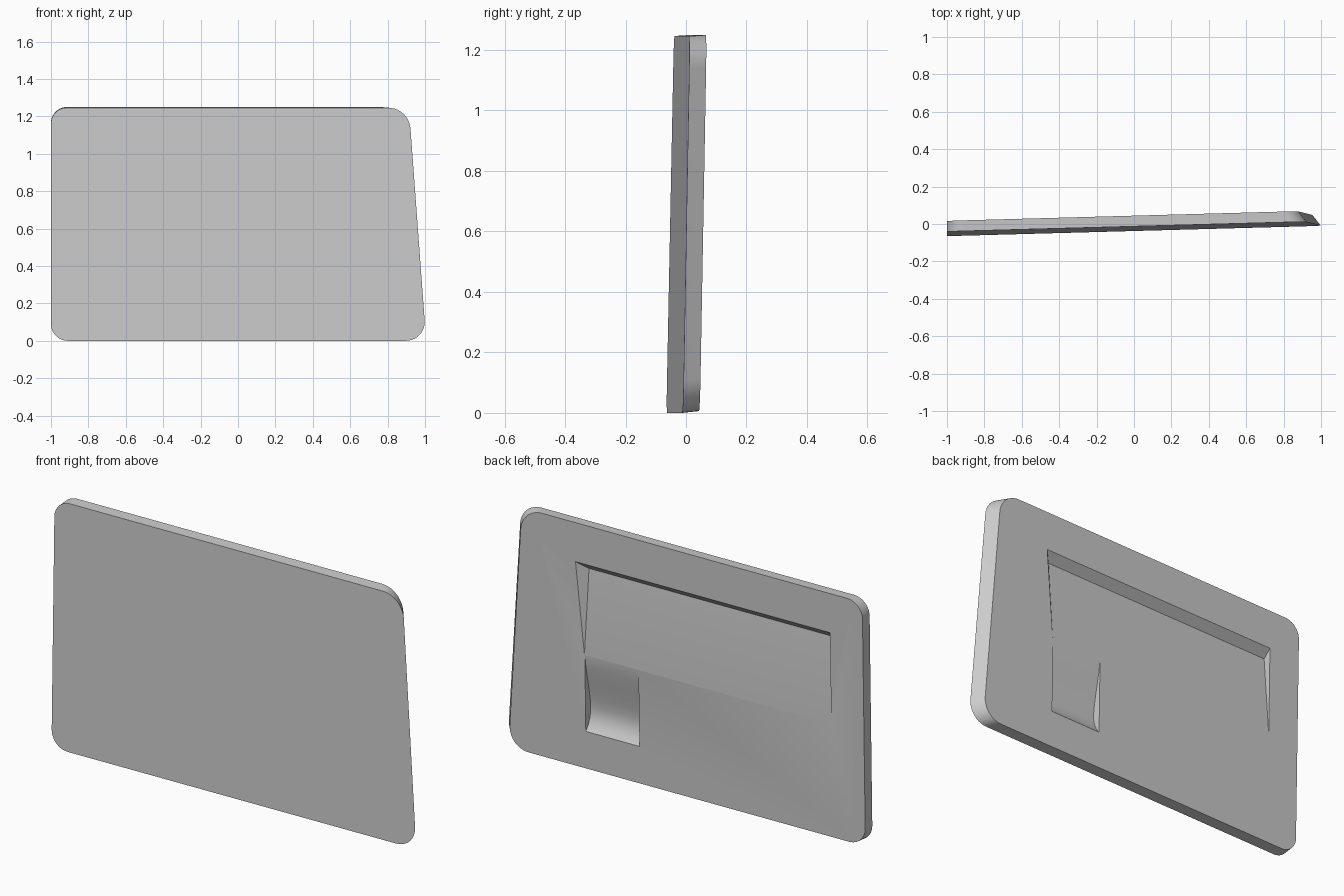
import bpy, bmesh, math
from mathutils import Vector

cube = bpy.data.objects.get("Cube")
if cube:
    bpy.data.objects.remove(cube)

THICK = 0.057


def on_plate(x, z, d):
    """Point at height d above the slightly leaning front plane."""
    return Vector((x, -0.0375 + 0.0275 * x + 0.02 * z + d, z))


def make_object(name, bm):
    bmesh.ops.recalc_face_normals(bm, faces=bm.faces)
    mesh = bpy.data.meshes.new(name)
    bm.to_mesh(mesh)
    bm.free()
    obj = bpy.data.objects.new(name, mesh)
    bpy.context.collection.objects.link(obj)
    return obj


def bridge(name, ring_a, ring_b):
    """Solid between two matching closed outlines."""
    bm = bmesh.new()
    a = [bm.verts.new(p) for p in ring_a]
    b = [bm.verts.new(p) for p in ring_b]
    bm.faces.new(a)
    bm.faces.new(b[::-1])
    for i in range(len(a)):
        j = (i + 1) % len(a)
        bm.faces.new((a[i], b[i], b[j], a[j]))
    return make_object(name, bm)


def rounded_outline(corners, d, steps=10):
    """Closed outline; each corner is (x, z, corner size)."""
    ring = []
    for i, (x, z, size) in enumerate(corners):
        c = Vector((x, z))
        prev = (Vector(corners[i - 1][:2]) - c).normalized() * size
        nxt = (Vector(corners[(i + 1) % len(corners)][:2]) - c).normalized() * size
        for k in range(steps + 1):
            t = math.pi / 2 * k / steps
            p = c + prev * (1 - math.sin(t)) + nxt * (1 - math.cos(t))
            ring.append(on_plate(p.x, p.y, d))
    return ring


# Panel with one slanted, chamfered side
front = [(-1, 0, 0.09), (1.006, 0, 0.11), (0.914, 1.246, 0.11), (-1, 1.246, 0.085)]
back = [(-1, 0.006, 0.09), (0.962, 0.006, 0.11), (0.872, 1.25, 0.11), (-1, 1.25, 0.085)]
panel = bridge("door_panel", rounded_outline(front, 0), rounded_outline(back, THICK))

# Wedge recess, deepest along its top edge and fading out downwards
DEPTH, OUT = 0.042, 0.042
bm = bmesh.new()
for x, z, d in [(0.535, 1.011, -DEPTH), (-0.82, 1.011, -DEPTH),
                (0.537, 0.585, 0), (-0.82, 0.585, 0),
                (0.625, 1.089, OUT), (-0.82, 1.089, OUT),
                (0.537, 0.585, OUT), (-0.82, 0.585, OUT)]:
    bm.verts.new(on_plate(x, z, THICK + d))
bmesh.ops.convex_hull(bm, input=bm.verts)
wedge = make_object("wedge_recess_cutter", bm)

# Scooped hand pocket below the wedge
scoop = [(0.585, 0), (0.52, -0.008), (0.46, -0.019), (0.40, -0.03), (0.35, -0.038),
         (0.31, -0.042), (0.28, -0.041), (0.25, -0.034), (0.22, -0.02), (0.195, 0),
         (0.195, OUT), (0.585, OUT)]
pocket = bridge("hand_pocket_cutter",
                [on_plate(0.24, z, THICK + d) for z, d in scoop],
                [on_plate(0.535, z, THICK + d) for z, d in scoop])

for cutter in (wedge, pocket):
    mod = panel.modifiers.new(cutter.name, "BOOLEAN")
    mod.operation = "DIFFERENCE"
    mod.solver = "EXACT"
    mod.object = cutter

# Bake the cuts so the helpers can go
bpy.context.view_layer.update()
graph = bpy.context.evaluated_depsgraph_get()
baked = bpy.data.meshes.new_from_object(panel.evaluated_get(graph))
panel.modifiers.clear()
panel.data = baked
for cutter in (wedge, pocket):
    bpy.data.objects.remove(cutter)

# Plain grey finish
grey = (0.6, 0.6, 0.6, 1)
mat = bpy.data.materials.new("plain_grey")
mat.use_nodes = True
mat.diffuse_color = grey
mat.node_tree.nodes["Principled BSDF"].inputs["Base Color"].default_value = grey
panel.data.materials.clear()
panel.data.materials.append(mat)

bpy.context.view_layer.objects.active = panel
panel.select_set(True)
bpy.ops.object.shade_smooth_by_angle(angle=math.radians(30))
